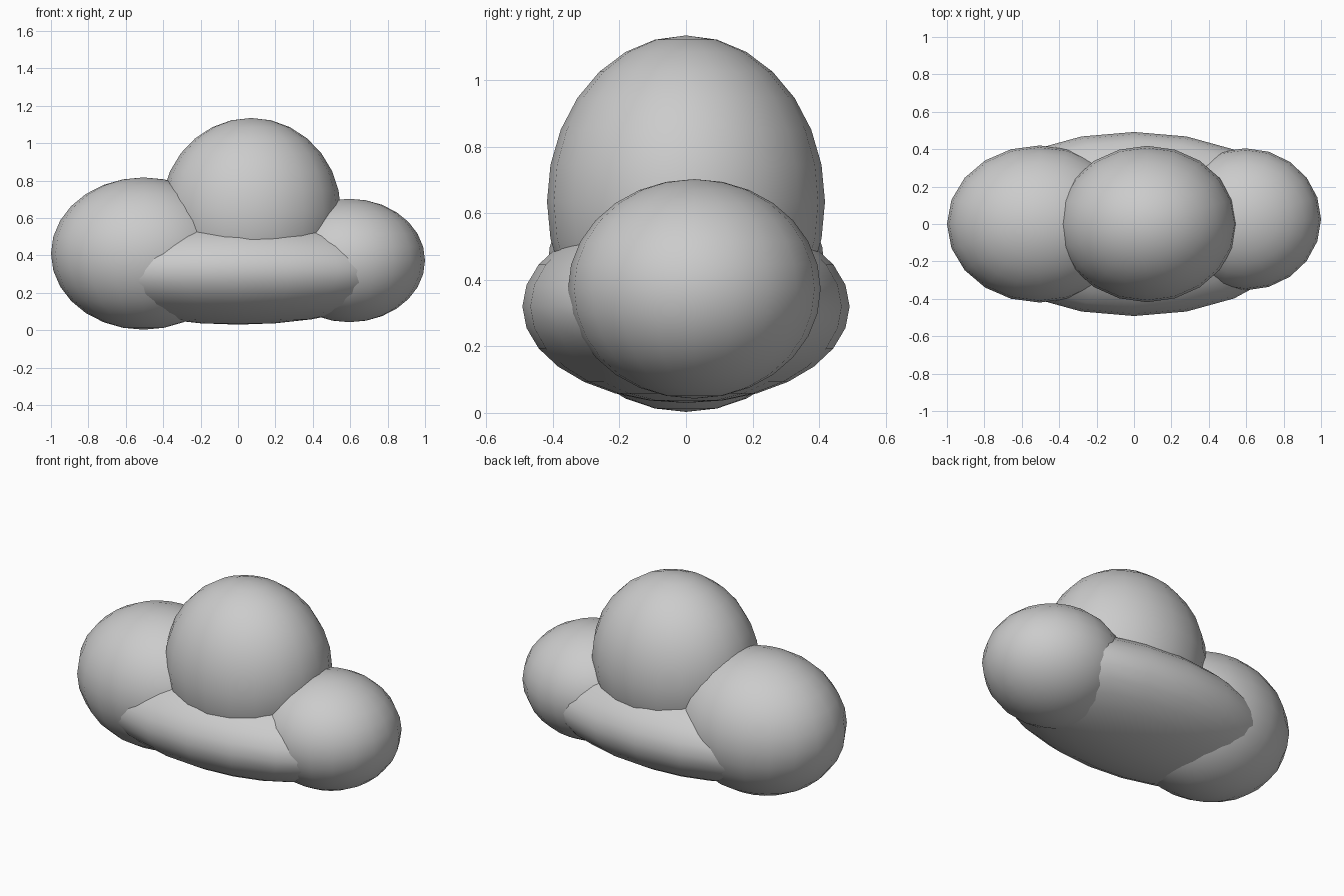
import bpy

if "Cube" in bpy.data.objects:
    bpy.data.objects.remove(bpy.data.objects["Cube"])


def puff(name, centre, radii):
    """Smooth ellipsoid lobe of the cloud."""
    bpy.ops.mesh.primitive_uv_sphere_add(segments=20, ring_count=14, radius=1, location=centre)
    ob = bpy.context.object
    ob.name = name
    ob.scale = radii
    bpy.ops.object.transform_apply(location=False, rotation=False, scale=True)
    bpy.ops.object.shade_smooth()
    return ob


# Wide flat body underneath
puff("cloud_base", (0, 0, 0.32), (0.91, 0.492, 0.29))
# Three rounded puffs
puff("left_puff", (-0.505, 0, 0.41), (0.495, 0.42, 0.407))
puff("top_puff", (0.07, 0, 0.635), (0.48, 0.418, 0.5))
puff("right_puff", (0.595, 0.025, 0.373), (0.405, 0.38, 0.33))
